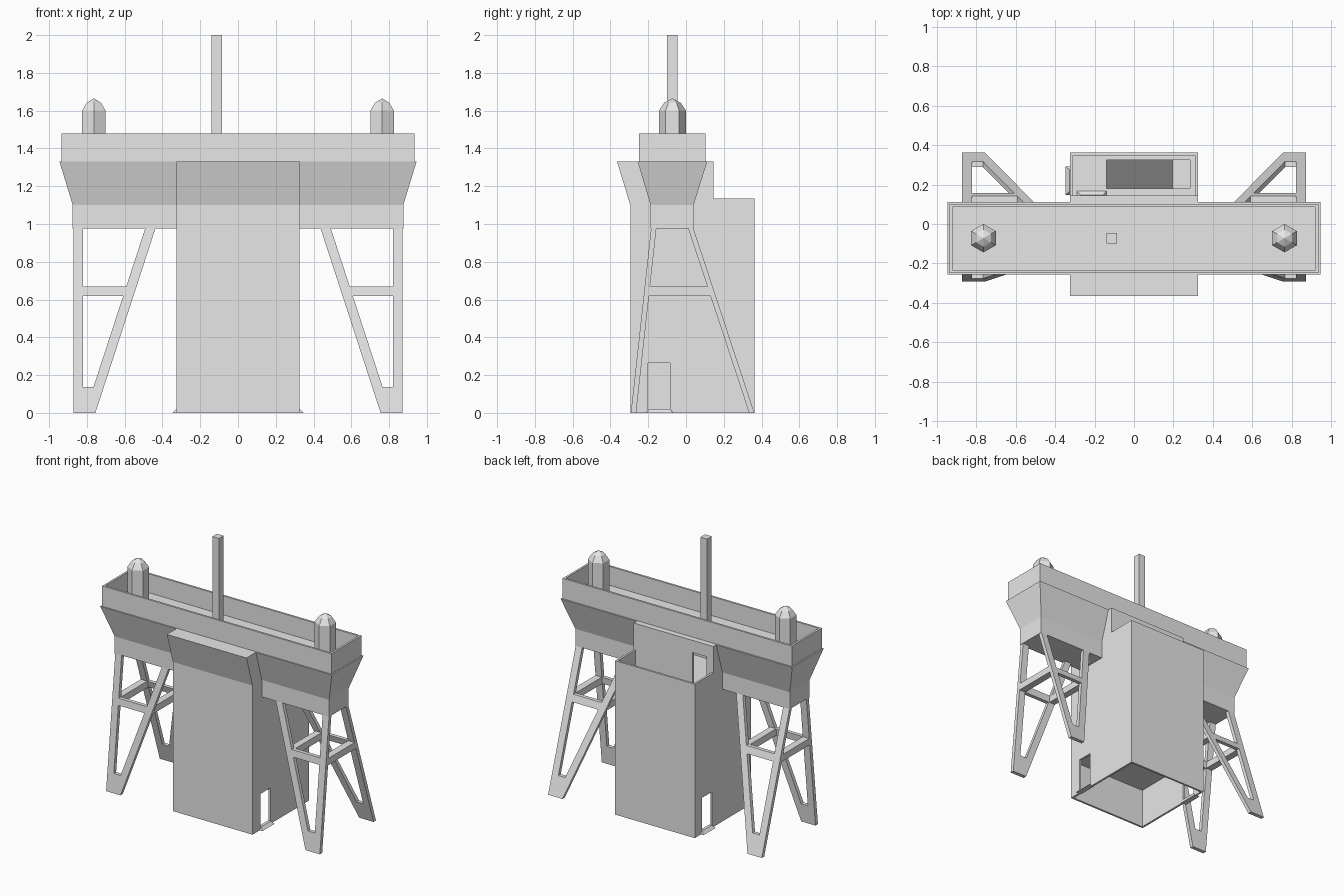
import bpy, bmesh

cube = bpy.data.objects.get("Cube")
if cube:
    bpy.data.objects.remove(cube, do_unlink=True)

grey = bpy.data.materials.new("plain grey")
grey.use_nodes = True
GREY = (0.8, 0.8, 0.8, 1)
grey.diffuse_color = GREY
grey.node_tree.nodes["Principled BSDF"].inputs["Base Color"].default_value = GREY


def loft(bm, rings):
    """Closed solid through rings of equal point count."""
    loops = [[bm.verts.new(p) for p in ring] for ring in rings]
    n = len(loops[0])
    for a, b in zip(loops, loops[1:]):
        for i in range(n):
            j = (i + 1) % n
            bm.faces.new((a[i], a[j], b[j], b[i]))
    bm.faces.new(loops[0][::-1])
    bm.faces.new(loops[-1])


def rect(x0, x1, y0, y1, z):
    return [(x0, y0, z), (x1, y0, z), (x1, y1, z), (x0, y1, z)]


def box(bm, x0, x1, y0, y1, z0, z1):
    loft(bm, [rect(x0, x1, y0, y1, z0), rect(x0, x1, y0, y1, z1)])


def finish(name, bm):
    bmesh.ops.recalc_face_normals(bm, faces=bm.faces)
    mesh = bpy.data.meshes.new(name)
    bm.to_mesh(mesh)
    bm.free()
    mesh.materials.append(grey)
    obj = bpy.data.objects.new(name, mesh)
    bpy.context.collection.objects.link(obj)
    return obj


def cut(target, name, build):
    """Subtract the solid made by build from the target."""
    bm = bmesh.new()
    build(bm)
    cutter = finish(name, bm)
    cutter.hide_render = True
    cutter.hide_viewport = False
    mod = target.modifiers.new(name, 'BOOLEAN')
    mod.operation = 'DIFFERENCE'
    mod.solver = 'EXACT'
    mod.object = cutter
    bpy.context.view_layer.update()
    graph = bpy.context.evaluated_depsgraph_get()
    mesh = bpy.data.meshes.new_from_object(target.evaluated_get(graph))
    target.modifiers.clear()
    target.data = mesh
    bpy.data.objects.remove(cutter, do_unlink=True)


# Tower: side profile with flared front, extruded across its width
W, FLOOR, BROW, TOP = 0.325, 0.985, 1.1, 1.33
profile = [(-0.295, 0), (0.362, 0), (0.362, FLOOR), (0.145, FLOOR),
           (0.145, TOP), (-0.365, TOP), (-0.295, BROW)]
bm = bmesh.new()
loft(bm, [[(x, y, z) for y, z in profile] for x in (-W, W)])
tower = finish("tower", bm)

# Rooms, stair shaft and doorways
wall = 0.015
inner = W - wall
upper = [(-0.28, FLOOR), (0.13, FLOOR), (0.13, 1.315), (-0.345, 1.315), (-0.28, BROW)]
shaft = [(-0.14, 1.1), (0.195, 1.1), (0.195, 0.3), (-0.14, 0.92)]
cut(tower, "lower_room", lambda b: box(b, -inner, inner, -0.28, 0.347, -0.1, 0.29))
cut(tower, "upper_room", lambda b: loft(b, [[(x, y, z) for y, z in upper] for x in (-inner, inner)]))
cut(tower, "stair_shaft", lambda b: loft(b, [[(x, y, z) for x, z in shaft] for y in (0.18, 0.325)]))
cut(tower, "stair_landing", lambda b: box(b, 0.19, 0.285, 0.18, 0.325, 0.96, 1.1))
cut(tower, "left_doorway", lambda b: box(b, 0.25, 0.4, -0.2, -0.085, -0.05, 0.265))
cut(tower, "right_doorway", lambda b: box(b, -0.4, -0.25, 0.16, 0.275, -0.05, 0.265))
cut(tower, "balcony_doorway", lambda b: box(b, -0.27, -0.155, 0.1, 0.17, FLOOR, 1.24))

# Door sills
bm = bmesh.new()
for s, y in ((1, -0.14), (-1, 0.22)):
    rings = [rect(0.305, 0.347, y - 0.072, y + 0.072, 0),
             rect(0.305, 0.327, y - 0.055, y + 0.055, 0.02)]
    loft(bm, [[(s * px, py, pz) for px, py, pz in r] for r in rings])
loft(bm, [rect(-0.29, -0.14, 0.12, 0.168, FLOOR),
          rect(-0.27, -0.155, 0.12, 0.148, FLOOR + 0.02)])
finish("door_sills", bm)

# Balcony parapet
bm = bmesh.new()
RAIL = 1.135
box(bm, -W, W, 0.362 - wall, 0.362, FLOOR, RAIL)
for a, b in ((-W, -inner), (inner, W)):
    box(bm, a, b, 0.145, 0.362 - wall, FLOOR, RAIL)
finish("balcony_parapet", bm)

# Flared wings either side of the tower
bm = bmesh.new()
for s in (1, -1):
    rings = [rect(0.32, 0.875, -0.187, 0.04, 0.975),
             rect(0.32, 0.875, -0.187, 0.04, BROW),
             rect(0.32, 0.945, -0.256, 0.112, TOP)]
    loft(bm, [[(s * x, y, z) for x, y, z in r] for r in rings])
finish("wings", bm)

# Roof deck with parapet walls
bm = bmesh.new()
X, Y0, Y1, T, Z = 0.935, -0.248, 0.102, 0.015, 1.48
box(bm, -X, X, Y0, Y1, TOP - 0.005, TOP + 0.01)
for a, b in ((Y0, Y0 + T), (Y1 - T, Y1)):
    box(bm, -X, X, a, b, TOP, Z)
for a, b in ((-X, T - X), (X - T, X)):
    box(bm, a, b, Y0 + T, Y1 - T, TOP, Z)
finish("roof_deck", bm)

# Mast
bm = bmesh.new()
box(bm, -0.14, -0.085, -0.1, -0.046, TOP, 2.0)
finish("mast", bm)

# Six-sided domed beacons
for side, s in (("left", 1), ("right", -1)):
    bm = bmesh.new()
    bmesh.ops.create_circle(bm, cap_ends=True, segments=6, radius=0.072)
    # Stack shrinking rings on the base circle
    for r, rise in ((1, 0.265), (0.6, 0.042), (0.02, 0.023)):
        top = max(bm.faces, key=lambda f: f.calc_center_median().z)
        new = bmesh.ops.extrude_face_region(bm, geom=[top])["geom"]
        verts = [v for v in new if isinstance(v, bmesh.types.BMVert)]
        if top.is_valid and rise != 0.265:
            bmesh.ops.delete(bm, geom=[top], context='FACES_ONLY')
        for v in verts:
            v.co.x *= r
            v.co.y *= r
            v.co.z += rise
    obj = finish(side + "_beacon", bm)
    obj.location = (s * 0.763, -0.072, TOP + 0.005)


# Leg trestles: sloping front and back frames joined by side bars
def front_y(z):
    return -0.292 + 0.107 * z / 0.975


def back_y(z):
    return 0.362 - 0.322 * z / 0.975


H, D = 0.98, 0.028
frame_parts = [
    [(0.82, 0), (0.872, 0), (0.872, H), (0.82, H)],
    [(0.755, 0), (0.81, 0), (0.49, H), (0.436, H)],
    [(0.755, 0), (0.83, 0), (0.83, 0.138), (0.71, 0.138)],
    [(0.6, 0.62), (0.83, 0.62), (0.83, 0.67), (0.585, 0.67)],
]
for side, s in (("left", 1), ("right", -1)):
    bm = bmesh.new()
    for line, depth in ((front_y, D), (back_y, -D)):
        for part in frame_parts:
            loft(bm, [[(s * x, line(z) + d, z) for x, z in part] for d in (0, depth)])
    for x0, x1 in ((0.82, 0.872), (0.552, 0.602)):
        loft(bm, [[(s * x, y, z) for x, y, z in
                   rect(x0, x1, front_y(z) + 0.01, back_y(z) - 0.01, z)]
                  for z in (0.62, 0.67)])
    finish(side + "_leg_trestle", bm)
